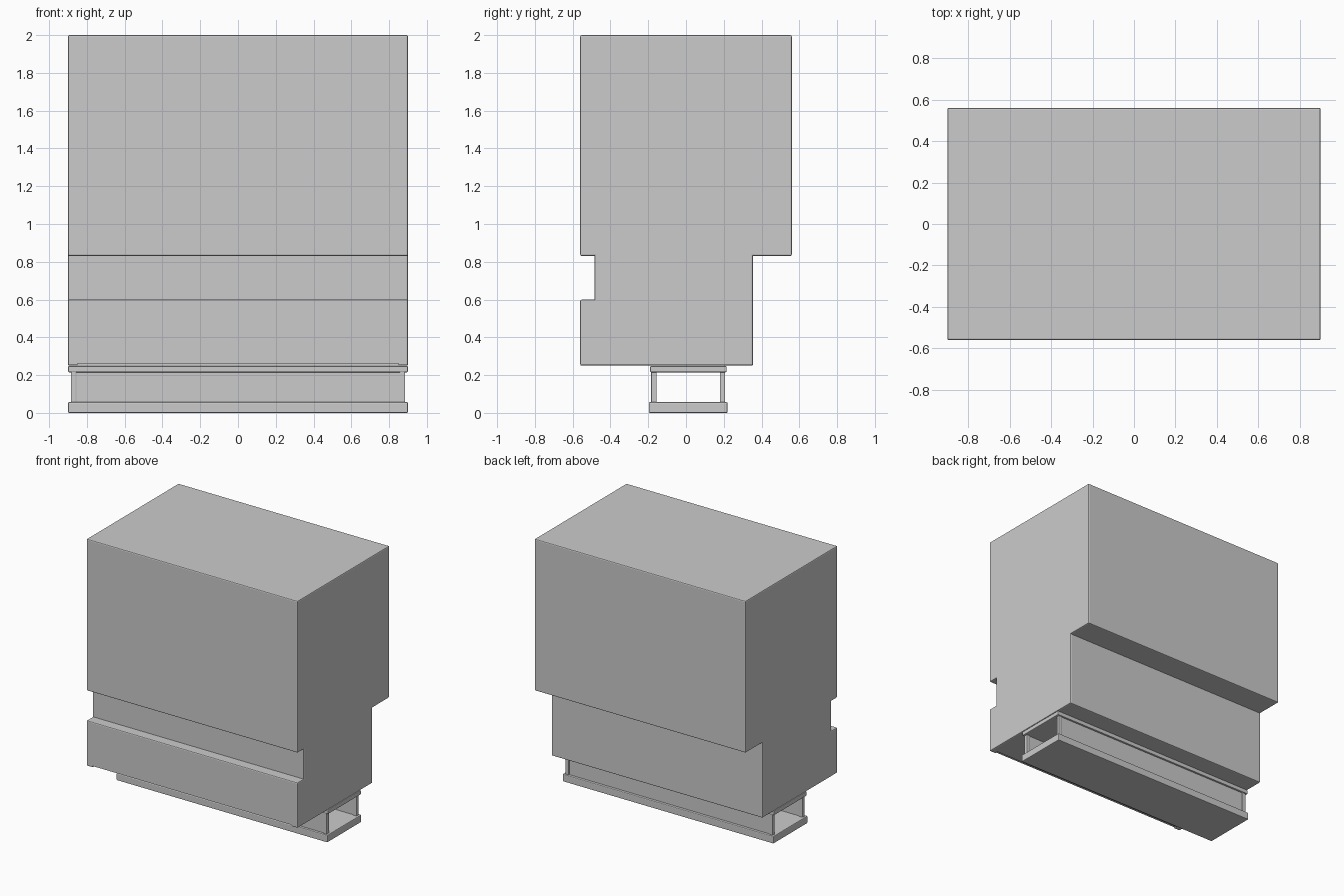
import bpy, bmesh

if "Cube" in bpy.data.objects:
    bpy.data.objects.remove(bpy.data.objects["Cube"])


def finish(name, bm, width):
    """Round the convex edges slightly and make an object from the mesh."""
    bmesh.ops.recalc_face_normals(bm, faces=bm.faces[:])
    edges = [e for e in bm.edges if e.calc_face_angle_signed(0) > 0.5]
    bmesh.ops.bevel(bm, geom=edges, offset=width, segments=2, profile=0.5,
                    affect='EDGES', clamp_overlap=True)
    mesh = bpy.data.meshes.new(name)
    bm.to_mesh(mesh)
    bm.free()
    obj = bpy.data.objects.new(name, mesh)
    bpy.context.collection.objects.link(obj)
    return obj


def box(name, x, y, z, width=0.004):
    bm = bmesh.new()
    bmesh.ops.create_cube(bm, size=1)
    for v in bm.verts:
        v.co = [(lo + hi) / 2 + c * (hi - lo)
                for c, (lo, hi) in zip(v.co, (x, y, z))]
    return finish(name, bm, width)


# Cabinet body: stepped side profile (y, z) extruded across x
profile = [(-0.56, 0.25), (0.355, 0.25), (0.355, 0.83), (0.56, 0.83),
           (0.56, 2.0), (-0.56, 2.0), (-0.56, 0.83), (-0.485, 0.83),
           (-0.485, 0.60), (-0.56, 0.60)]
bm = bmesh.new()
face = bm.faces.new([bm.verts.new((-0.9, y, z)) for y, z in profile])
ext = bmesh.ops.extrude_face_region(bm, geom=[face], use_keep_orig=True)
new_verts = [g for g in ext['geom'] if isinstance(g, bmesh.types.BMVert)]
bmesh.ops.translate(bm, verts=new_verts, vec=(1.8, 0, 0))
body = finish("cabinet_body", bm, 0.008)

# Shallow notch under the front lower edge
cutter = box("notch_cutter", (-0.85, 0.85), (-0.6, -0.53), (0.2, 0.262), 0.001)
cutter.hide_render = True
cutter.hide_viewport = True
cut = body.modifiers.new("notch", 'BOOLEAN')
cut.operation = 'DIFFERENCE'
cut.solver = 'EXACT'
cut.object = cutter

# Stand: foot plate and top plate
box("foot_plate", (-0.9, 0.9), (-0.197, 0.22), (0.0, 0.057), 0.006)
box("stand_top_plate", (-0.9, 0.9), (-0.19, 0.215), (0.215, 0.248), 0.006)

# Corner posts and the long panels between them
for side, y0, y1 in (("front", -0.185, -0.155), ("back", 0.18, 0.207)):
    for end, s in (("left", -1), ("right", 1)):
        box(f"{side}_{end}_post", sorted((s * 0.855, s * 0.885)),
            (y0, y1), (0.05, 0.22))
    box(f"{side}_stand_panel", (-0.856, 0.856),
        (y0 + 0.006, y1 - 0.006), (0.05, 0.22), 0.001)
